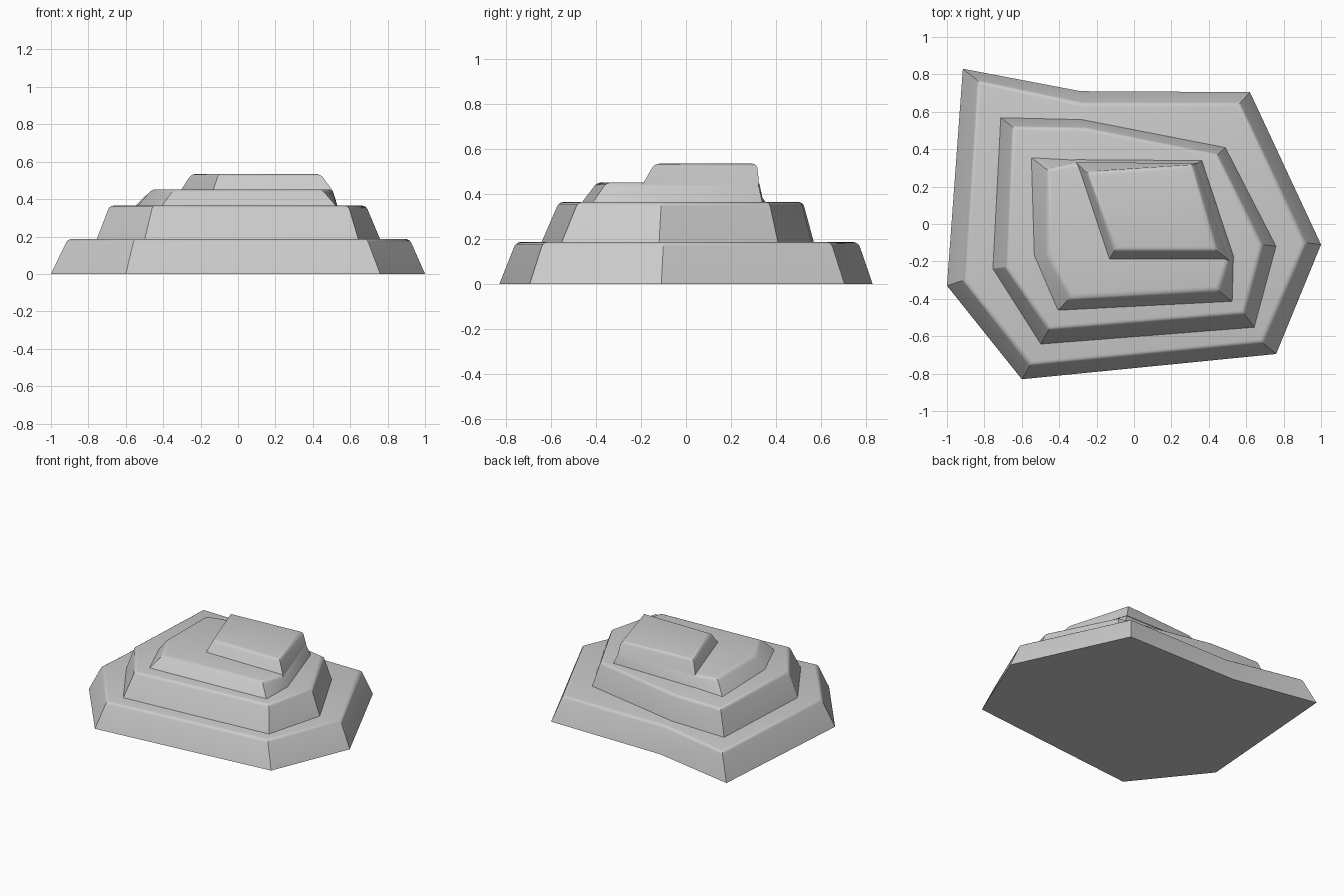
import bpy, bmesh

if "Cube" in bpy.data.objects:
    bpy.data.objects.remove(bpy.data.objects["Cube"])


def terrace(name, z0, z1, lower, upper, bevel=0.02):
    """Solid between a lower and an upper outline, with a softened top rim."""
    bm = bmesh.new()
    low = [bm.verts.new((x, y, z0)) for x, y in lower]
    top = [bm.verts.new((x, y, z1)) for x, y in upper]
    n = len(low)
    bm.faces.new(low[::-1])
    cap = bm.faces.new(top)
    for i in range(n):
        j = (i + 1) % n
        bm.faces.new((low[i], low[j], top[j], top[i]))
    bmesh.ops.recalc_face_normals(bm, faces=bm.faces)
    bmesh.ops.bevel(bm, geom=list(cap.edges), offset=bevel, segments=3,
                    profile=0.5, affect='EDGES')
    mesh = bpy.data.meshes.new(name)
    bm.to_mesh(mesh)
    bm.free()
    obj = bpy.data.objects.new(name, mesh)
    bpy.context.collection.objects.link(obj)
    bpy.ops.object.select_all(action='DESELECT')
    obj.select_set(True)
    bpy.context.view_layer.objects.active = obj
    bpy.ops.object.shade_smooth_by_angle(angle=0.5)
    return obj


# Wide base slab
terrace("base_ledge", 0.0, 0.187,
        [(-1, -.33), (-.60, -.83), (.76, -.695), (1, -.11),
         (.62, .705), (-.285, .71), (-.915, .83)],
        [(-.91, -.30), (-.555, -.755), (.69, -.635), (.917, -.10),
         (.565, .645), (-.275, .645), (-.835, .765)])

# Second slab
terrace("middle_ledge", 0.18, 0.365,
        [(-.757, -.24), (-.50, -.645), (.645, -.555), (.762, -.12),
         (.49, .41), (-.28, .56), (-.715, .57)],
        [(-.687, -.23), (-.457, -.565), (.59, -.48), (.685, -.11),
         (.445, .37), (-.26, .513), (-.65, .52)])

# Third slab
terrace("upper_ledge", 0.36, 0.452,
        [(-.537, -.17), (-.41, -.465), (.527, -.417), (.533, -.17),
         (.365, .34), (-.31, .345), (-.553, .358)],
        [(-.46, -.16), (-.345, -.395), (.45, -.353), (.505, -.19),
         (.33, .32), (-.31, .325), (-.46, .29)])

# Small summit block set to the back right
terrace("summit_block", 0.44, 0.535,
        [(-.135, -.195), (.51, -.195), (.335, .325), (-.31, .33)],
        [(-.105, -.14), (.44, -.14), (.31, .315), (-.25, .275)])
